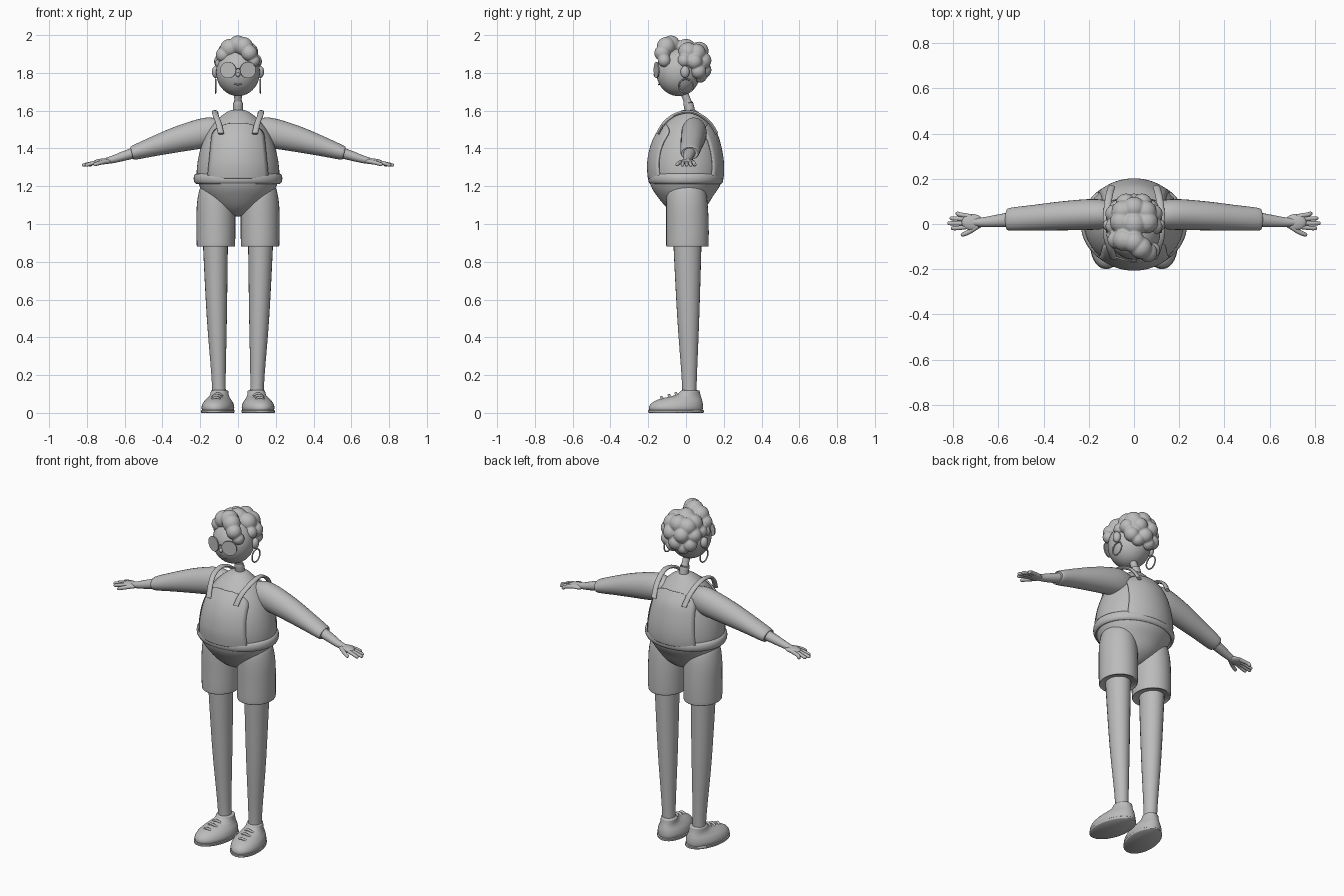
import bpy, bmesh, math
from mathutils import Vector as V, Matrix

if "Cube" in bpy.data.objects:
    bpy.data.objects.remove(bpy.data.objects["Cube"])

GREY = bpy.data.materials.new("plain_grey")
GREY.diffuse_color = (0.5, 0.5, 0.5, 1)
GREY.use_nodes = True
GREY.node_tree.nodes["Principled BSDF"].inputs["Base Color"].default_value = GREY.diffuse_color


def finish(name, bm, angle=50):
    bmesh.ops.recalc_face_normals(bm, faces=bm.faces)
    me = bpy.data.meshes.new(name)
    bm.to_mesh(me)
    bm.free()
    ob = bpy.data.objects.new(name, me)
    bpy.context.collection.objects.link(ob)
    me.materials.append(GREY)
    bpy.ops.object.select_all(action='DESELECT')
    bpy.context.view_layer.objects.active = ob
    ob.select_set(True)
    bpy.ops.object.shade_smooth_by_angle(angle=math.radians(angle))
    return ob


def loft(bm, rings, n=24, closed=False):
    """Skin elliptical rings given as (centre, axis u, axis v)."""
    rows = []
    for c, u, v in rings:
        rows.append([bm.verts.new(V(c) + V(u) * math.cos(t) + V(v) * math.sin(t))
                     for t in (2 * math.pi * i / n for i in range(n))])
    pairs = list(zip(rows, rows[1:])) + ([(rows[-1], rows[0])] if closed else [])
    for a, b in pairs:
        for i in range(n):
            bm.faces.new((a[i], a[(i + 1) % n], b[(i + 1) % n], b[i]))
    if not closed:
        bm.faces.new(rows[0])
        bm.faces.new(rows[-1])


def spline(keys, steps=4):
    """Catmull-Rom interpolation of equal-length tuples."""
    out = []
    for i in range(len(keys) - 1):
        p = [V(keys[max(0, min(len(keys) - 1, i + k))]) for k in (-1, 0, 1, 2)]
        for s in range(steps):
            t = s / steps
            out.append(0.5 * (2 * p[1] + (p[2] - p[0]) * t
                       + (2 * p[0] - 5 * p[1] + 4 * p[2] - p[3]) * t * t
                       + (3 * p[1] - p[0] - 3 * p[2] + p[3]) * t ** 3))
    return out + [V(keys[-1])]


def stack(bm, keys, cx=0, n=40, shear=0, closed=False):
    """Horizontal rings: (z, half width, front y, back y)."""
    loft(bm, [((cx + shear * (f + b) / 2, (f + b) / 2, z), (h, 0, 0), (shear * (b - f) / 2, (b - f) / 2, 0))
              for z, h, f, b in keys], n, closed)


def tube(bm, keys, n=16, flat=1.0, steps=4):
    """Round tube along (x, y, z, radius); flat scales its side axis."""
    pts = spline(keys, steps)
    rings = []
    for i, p in enumerate(pts):
        t = (pts[min(i + 1, len(pts) - 1)] - pts[max(i - 1, 0)]).xyz.normalized()
        ref = V((0, 1, 0)) if abs(t.y) < 0.7 else V((1, 0, 0))
        u = t.cross(ref).normalized()
        v = t.cross(u)
        rings.append((p.xyz, u * p[3], v * p[3] * flat))
    loft(bm, rings, n)


def ball(bm, c, r, seg=24):
    m = Matrix.Translation(c) @ Matrix.Diagonal((*r, 1))
    bmesh.ops.create_uvsphere(bm, u_segments=seg, v_segments=seg // 2 + 2, radius=1, matrix=m)


# egg-shaped torso and seat
BODY = [(1.04, .005, -.005, .005), (1.05, .055, -.05, .05), (1.09, .12, -.105, .105),
        (1.15, .175, -.155, .145), (1.2, .203, -.185, .178), (1.25, .218, -.195, .192),
        (1.32, .215, -.198, .193), (1.4, .198, -.184, .181), (1.47, .17, -.155, .16),
        (1.53, .13, -.11, .12), (1.57, .09, -.068, .085), (1.6, .045, -.025, .055),
        (1.607, .004, .01, .018)]
bm = bmesh.new()
stack(bm, spline(BODY), n=56)
finish("torso", bm)

# bib panels laid over the torso, front and back
PROFILE = spline(BODY, 12)
for name, face in (("front_bib", -1), ("back_bib", 1)):
    bm = bmesh.new()
    rows = []
    for z, h, f, b in [p for p in PROFILE if 1.24 < p[0] < 1.532]:
        w = .158 - .02 * max(0, z - 1.27) / .2
        if z > 1.46:
            w = .138 * math.sqrt(max(.02, 1 - ((z - 1.46) / .073) ** 2))
        row = []
        for i in range(17):
            x = w * (i / 8 - 1)
            k = math.sqrt(max(0, 1 - (x / h) ** 2))
            y = (f + b) / 2 + face * ((b - f) / 2 * k + .004)
            row.append(bm.verts.new((x, y, z + .002)))
        rows.append(row)
    for a, b in zip(rows, rows[1:]):
        for i in range(16):
            bm.faces.new((a[i], a[i + 1], b[i + 1], b[i]))
    ob = finish(name, bm)
    mod = ob.modifiers.new("thickness", 'SOLIDIFY')
    mod.thickness, mod.offset = .008, 0

# rolled waistband
bm = bmesh.new()
roll = []
for i in range(12):
    t = 2 * math.pi * i / 12
    d, z = .014 * math.cos(t), 1.24 + .027 * math.sin(t)
    roll.append((z, .221 + d, -.187 - d, .184 + d))
stack(bm, roll, n=56, closed=True)
finish("waistband", bm)

# neck with collar
bm = bmesh.new()
tube(bm, [(0, .022, 1.59, .027), (0, .012, 1.64, .026), (0, .01, 1.645, .02), (0, -.02, 1.72, .021)])
finish("neck", bm)

# head, nose and mouth
bm = bmesh.new()
ball(bm, (0, -.04, 1.805), (.116, .117, .128), 40)
ball(bm, (0, -.158, 1.79), (.012, .014, .012))
finish("head", bm)
bm = bmesh.new()
tube(bm, [(-.02, -.141, 1.743, .003), (0, -.145, 1.738, .004), (.02, -.141, 1.743, .003)], 8)
finish("mouth", bm)

# curly hair: (x, y, z, radius), the second list is mirrored
single = [(0, -.08, 1.948, .05), (-.045, -.07, 1.93, .05), (.03, -.105, 1.94, .05),
          (.06, -.125, 1.905, .043), (.082, -.115, 1.865, .034), (-.078, -.07, 1.895, .04),
          (-.095, -.05, 1.85, .027), (0, .0, 1.925, .055), (0, .07, 1.915, .05), (0, .09, 1.815, .045)]
pairs = [(.055, .01, 1.91, .052), (.05, .055, 1.905, .05), (.09, -.01, 1.865, .036),
         (.085, .045, 1.86, .042), (.036, .09, 1.865, .045), (.07, .065, 1.81, .042),
         (.035, .075, 1.785, .037)]
bm = bmesh.new()
for x, y, z, r in single + pairs + [(-x, y, z, r) for x, y, z, r in pairs]:
    ball(bm, (x, y, z), (r, r, r), 20)
hair = finish("curly_hair", bm, 180)
mod = hair.modifiers.new("blend", 'REMESH')
mod.mode, mod.voxel_size, mod.use_smooth_shade = 'VOXEL', .005, True
mod = hair.modifiers.new("soften", 'SMOOTH')
mod.iterations = 2

# bridge of the glasses
bm = bmesh.new()
tube(bm, [(-.012, -.162, 1.818, .003), (0, -.166, 1.824, .003), (.012, -.162, 1.818, .003)], 8)
finish("glasses_bridge", bm)

for s, side in ((-1, "left"), (1, "right")):
    # round lens
    bm = bmesh.new()
    m = (Matrix.Translation((s * .052, -.156, 1.815)) @ Matrix.Rotation(s * math.radians(17), 4, 'Z')
         @ Matrix.Rotation(math.pi / 2, 4, 'X'))
    bmesh.ops.create_cone(bm, cap_ends=True, segments=32, radius1=.043, radius2=.043, depth=.006, matrix=m)
    finish(side + "_lens", bm)

    # ear and hoop earring
    bm = bmesh.new()
    ball(bm, (s * .118, -.005, 1.805), (.02, .024, .032))
    finish(side + "_ear", bm)
    bm = bmesh.new()
    hoop = []
    for i in range(32):
        t = 2 * math.pi * i / 32
        d = V((0, math.cos(t), math.sin(t)))
        hoop.append((V((s * .119, 0, 1.73)) + d * .037, V((.004, 0, 0)), d * .004))
    loft(bm, hoop, 8, True)
    finish(side + "_earring", bm)

    # shoulder strap
    bm = bmesh.new()
    path = [(.09, -.15, 1.478), (.103, -.115, 1.535), (.119, -.06, 1.577), (.122, .01, 1.594),
            (.118, .07, 1.578), (.11, .125, 1.537), (.1, .163, 1.478)]
    pts = spline([(s * x, y, z) for x, y, z in path])
    rings = []
    for i, p in enumerate(pts):
        t = (pts[min(i + 1, len(pts) - 1)] - pts[max(i - 1, 0)]).normalized()
        u = V((1, 0, 0)).cross(t).normalized()
        rings.append((p, V((.016, 0, 0)), u * .009))
    loft(bm, rings, 12)
    finish(side + "_strap", bm)

    # sleeve and forearm: (x, y, z, half height, half depth)
    bm = bmesh.new()
    arm = [(.07, .04, 1.5, .05, .05), (.13, .042, 1.49, .076, .064), (.2, .042, 1.477, .078, .068),
           (.32, .036, 1.448, .068, .064), (.44, .028, 1.413, .053, .057), (.55, .021, 1.378, .038, .05),
           (.56, .02, 1.375, .03, .04)]
    tilt = V((.25, 0, 1)).normalized()
    loft(bm, [((s * x, y, z), V((s * tilt.x, 0, tilt.z)) * h, (0, d, 0))
              for x, y, z, h, d in spline(arm)], 28)
    finish(side + "_sleeve", bm)
    bm = bmesh.new()
    tube(bm, [(s * .54, .02, 1.38, .03), (s * .62, .012, 1.355, .024), (s * .67, .008, 1.34, .019),
              (s * .72, .008, 1.33, .014)], 16, 1.1)
    # palm, fingers and thumb
    ball(bm, (s * .715, .008, 1.331), (.048, .036, .015))
    for y, tip in ((.042, .79), (.023, .815), (.003, .825), (-.017, .81)):
        tube(bm, [(s * .72, y * .7 + .003, 1.331, .011), (s * .77, y, 1.322, .01),
                  (s * (tip - .008), y * 1.1, 1.312, .009), (s * tip, y * 1.1, 1.31, .003)], 10)
    tube(bm, [(s * .69, -.008, 1.332, .012), (s * .73, -.035, 1.324, .011),
              (s * .758, -.047, 1.315, .009), (s * .766, -.049, 1.313, .003)], 10)
    finish(side + "_forearm_and_hand", bm)

    # shorts leg
    bm = bmesh.new()
    stack(bm, spline([(.885, .09, -.09, .105), (.88, .099, -.102, .117), (.9, .102, -.105, .12),
                      (1.0, .103, -.105, .12), (1.1, .101, -.105, .115), (1.17, .09, -.1, .105),
                      (1.2, .075, -.08, .085), (1.215, .03, -.03, .03)], 3), s * .117, 32)
    finish(side + "_shorts_leg", bm)

    # leg
    bm = bmesh.new()
    loft(bm, [((s * x, y, z), (a, 0, 0), (0, b, 0)) for x, y, z, a, b in
              spline([(.12, .008, .95, .066, .074), (.119, .008, .86, .065, .073), (.112, .012, .5, .053, .058),
                      (.103, .017, .2, .038, .041), (.1, .018, .09, .036, .037)])], 24)
    finish(side + "_leg", bm)

    # shoe, sole and laces, toes turned slightly outward
    bm = bmesh.new()
    stack(bm, spline([(.008, .08, -.192, .086), (.03, .085, -.196, .09), (.055, .077, -.178, .088),
                      (.075, .062, -.135, .083), (.09, .051, -.07, .078), (.105, .047, -.038, .074),
                      (.117, .045, -.028, .071), (.12, .036, -.02, .06)]), s * .1, 32, -s * .12)
    finish(side + "_shoe", bm)
    bm = bmesh.new()
    stack(bm, [(0, .084, -.196, .09), (.003, .087, -.2, .094), (.013, .087, -.2, .094), (.016, .083, -.195, .09)],
          s * .1, 32, -s * .12)
    finish(side + "_sole", bm)
    bm = bmesh.new()
    for y, z, w in ((-.13, .083, .034), (-.09, .094, .038), (-.055, .104, .036)):
        cx = s * (.1 - y * .12)
        tube(bm, [(cx - w, y + .015, z - .022, .006), (cx, y, z, .007), (cx + w, y + .015, z - .022, .006)], 10)
    finish(side + "_laces", bm)
